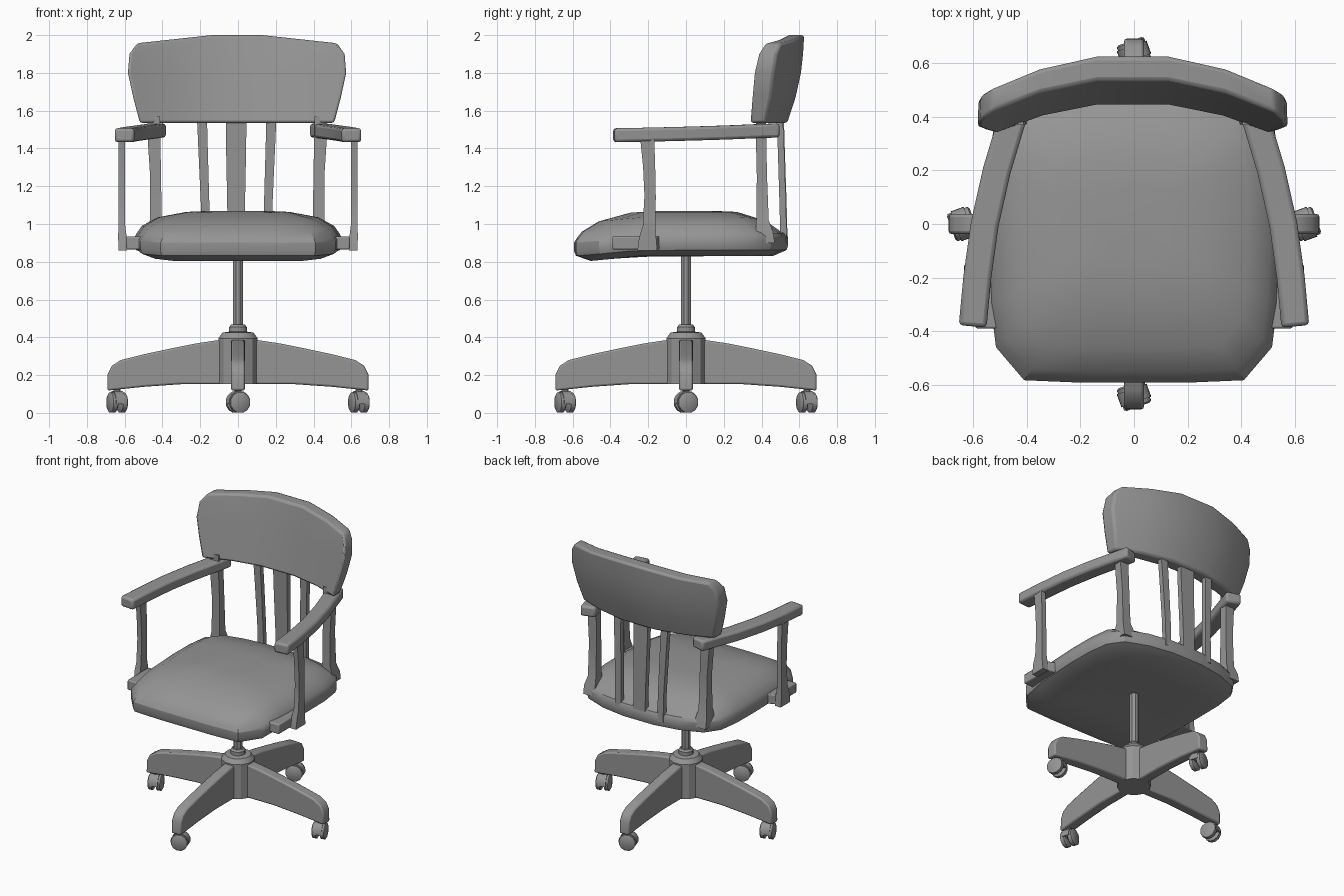
import bpy, bmesh, math
from mathutils import Matrix, Vector

if "Cube" in bpy.data.objects:
    bpy.data.objects.remove(bpy.data.objects["Cube"])

GREY = bpy.data.materials.new("dark_grey")
GREY.diffuse_color = (.3, .3, .3, 1)
GREY.use_nodes = True
GREY.node_tree.nodes["Principled BSDF"].inputs["Base Color"].default_value = GREY.diffuse_color


def loft(name, rings, bevel=0.0, angle=35, xf=None):
    """Join equal-sized rings of points into a closed, capped object."""
    bm = bmesh.new()
    vs = [[bm.verts.new(p) for p in r] for r in rings]
    n = len(rings[0])
    for a, b in zip(vs, vs[1:]):
        for i in range(n):
            j = (i + 1) % n
            bm.faces.new((a[i], a[j], b[j], b[i]))
    bm.faces.new(vs[0])
    bm.faces.new(vs[-1])
    if xf:
        bm.transform(xf)
    bmesh.ops.recalc_face_normals(bm, faces=bm.faces)
    return finish(name, bm, bevel, angle)


def finish(name, bm, bevel=0.0, angle=35):
    me = bpy.data.meshes.new(name)
    bm.to_mesh(me)
    bm.free()
    me.materials.append(GREY)
    ob = bpy.data.objects.new(name, me)
    bpy.context.collection.objects.link(ob)
    if bevel:
        m = ob.modifiers.new("Bevel", 'BEVEL')
        m.width, m.segments, m.limit_method = bevel, 2, 'ANGLE'
        m.angle_limit = math.radians(40)
        angle = 50
    bpy.ops.object.select_all(action='DESELECT')
    ob.select_set(True)
    bpy.context.view_layer.objects.active = ob
    bpy.ops.object.shade_smooth_by_angle(angle=math.radians(angle))
    return ob


def circle(r, z, n):
    return [(r * math.cos(math.tau * (i + .5) / n), r * math.sin(math.tau * (i + .5) / n), z) for i in range(n)]


def rect(x, y, z, w, d):
    return [(x + sx * w / 2, y + sy * d / 2, z) for sx, sy in ((-1, -1), (1, -1), (1, 1), (-1, 1))]


def clamp(t):
    return max(0.0, min(1.0, t))


# Hub, collar and column
loft("hub", [circle(r, z, 12) for r, z in
             ((.108, .152), (.108, .395), (.085, .425), (.048, .43), (.048, .455), (.038, .468))], angle=25)
loft("column", [circle(.03, z, 8) for z in (.44, .85)])

# Four legs, each with a twin-wheel caster
LEG = [(.06, .152), (.3, .152), (.5, .138), (.692, .118), (.69, .205), (.667, .25), (.62, .28),
       (.5, .31), (.36, .34), (.22, .368), (.06, .392)]
HOOD = [(.06 * math.cos(math.radians(a)), .057 + .06 * math.sin(math.radians(a)))
        for a in range(-10, 191, 25)]
for k in range(4):
    turn = Matrix.Rotation(k * math.pi / 2, 4, 'Z')
    loft("leg", [[(r, s, z) for r, z in LEG] for s in (-.037, .037)], .01, xf=turn)
    cast = turn @ Matrix.Translation((.64, 0, 0)) @ Matrix.Rotation(math.radians(20), 4, 'Z')
    loft("caster_hood", [[(s, y, z) for y, z in HOOD] for s in (-.026, .026)], xf=cast)
    loft("caster_stem", [circle(.018, z, 8) for z in (.09, .15)], xf=cast)
    for s in (-1, 1):
        wheel = cast @ Matrix.Translation((s * .027, 0, .055)) @ Matrix.Rotation(math.pi / 2, 4, 'Y')
        loft("caster_wheel", [circle(r, z, 12) for r, z in
                              ((.046, -.018), (.056, -.012), (.056, .012), (.046, .018))], xf=wheel)

# Seat: plank rim below, domed cushion above, drooping front and low back
HALF = [(.2, -.592), (.41, -.583), (.515, -.46), (.535, -.3), (.547, 0), (.545, .2),
        (.525, .35), (.455, .45), (.3, .51), (.12, .54)]
OUT = HALF + [(-x, y) for x, y in reversed(HALF)]


def seat_ring(s, z):
    pts = []
    for x, y in OUT:
        x, y = x * s, y * s
        dz = .03 * clamp((-y - .25) / .3)
        if z > .955:
            dz += .03 * clamp((y - .33) / .15)
        pts.append((x, y, z - dz))
    return pts


loft("seat", [seat_ring(s, z) for s, z in
              ((.5, .83), (.85, .83), (.985, .862), (1, .885), (1, .932), (.98, .952),
               (.93, .99), (.78, 1.035), (.5, 1.064), (.25, 1.07))], angle=30)

# Armrests with their posts and brackets
ARM = [(.602, -.382, 1.47), (.585, -.2, 1.473), (.557, 0, 1.478), (.512, .2, 1.484),
       (.455, .39, 1.492), (.428, .485, 1.495)]
for s in (-1, 1):
    rings = []
    for i, p in enumerate(ARM):
        d = Vector(ARM[min(i + 1, 5)]) - Vector(ARM[max(i - 1, 0)])
        side = Vector((d.y, -d.x, 0)).normalized() * .052
        rings.append([(s * (p[0] + a * side.x), p[1] + a * side.y, p[2] + b * .037)
                      for a, b in ((-1, -1), (1, -1), (1, 1), (-1, 1))])
    loft("armrest", rings, .015)
    loft("arm_front_post", [rect(s * x, y, z, w, d) for x, y, z, w, d in
                            ((.61, -.205, .86, .045, .105), (.612, -.203, .93, .045, .09),
                             (.615, -.195, .99, .036, .068), (.615, -.19, 1.15, .034, .06),
                             (.615, -.195, 1.3, .034, .064), (.615, -.205, 1.45, .034, .074))])
    loft("arm_bracket", [[(s * .48, y, z) for y, z in ((-.39, .865), (-.12, .865), (-.12, .935), (-.39, .935))],
                         [(s * .592, y, z) for y, z in ((-.39, .865), (-.16, .865), (-.16, .935), (-.39, .935))]], .008)
    # Outer back post with flared foot
    loft("back_post", [rect(s * x - .004, y, z, w, d) for x, y, z, w, d in
                       ((.435, .418, .9, .085, .105), (.435, .415, .96, .085, .09),
                        (.432, .405, 1.02, .062, .066), (.432, .402, 1.25, .058, .054),
                        (.442, .397, 1.48, .068, .055), (.442, .397, 1.57, .068, .055))])
    # Thin slat
    loft("back_slat", [rect(s * x - .007, y, z, w, .034) for x, y, z, w in
                       ((.165, .517, .9, .045), (.167, .512, 1.1, .045),
                        (.178, .503, 1.4, .05), (.184, .495, 1.57, .053))])
loft("centre_slat", [rect(-.01, y, z, w, .036) for y, z, w in
                     ((.52, .9, .092), (.515, 1.1, .094), (.505, 1.4, .106), (.5, 1.57, .11))])

# Curved, tilted backrest panel
ROWS = [(.515, 1.535), (.55, 1.67), (.578, 1.8), (.57, 1.9), (.53, 2.0)]
US = (-1, -.65, -.25, .25, .65, 1)
bm = bmesh.new()
layers = []
for back in (0, 1):
    grid = []
    for hw, z in ROWS:
        row = []
        for u in US:
            x = hw * u
            t = (z - 1.535) / .465
            zz = z - (.043 * max(0, abs(u) - .25) / .75 if z > 1.95 else 0)
            y = .445 + .09 * t - .43 * max(0, x * x - .015)
            thick = .092 + .024 * math.sin(math.pi * t)
            normal = Vector((.8 * x, 1, 0)).normalized() * thick * back
            row.append(bm.verts.new((x * (1 - .03 * back) - .005 + normal.x * .3, y + normal.y, zz)))
        grid.append(row)
    layers.append(grid)
    for a, b in zip(grid, grid[1:]):
        for i in range(len(US) - 1):
            bm.faces.new((a[i], a[i + 1], b[i + 1], b[i]))


def border(g):
    return g[0] + [r[-1] for r in g[1:-1]] + g[-1][::-1] + [r[0] for r in g[-2:0:-1]]


f, b = border(layers[0]), border(layers[1])
for i in range(len(f)):
    j = (i + 1) % len(f)
    bm.faces.new((f[i], f[j], b[j], b[i]))
bmesh.ops.recalc_face_normals(bm, faces=bm.faces)
finish("backrest", bm, .014)
